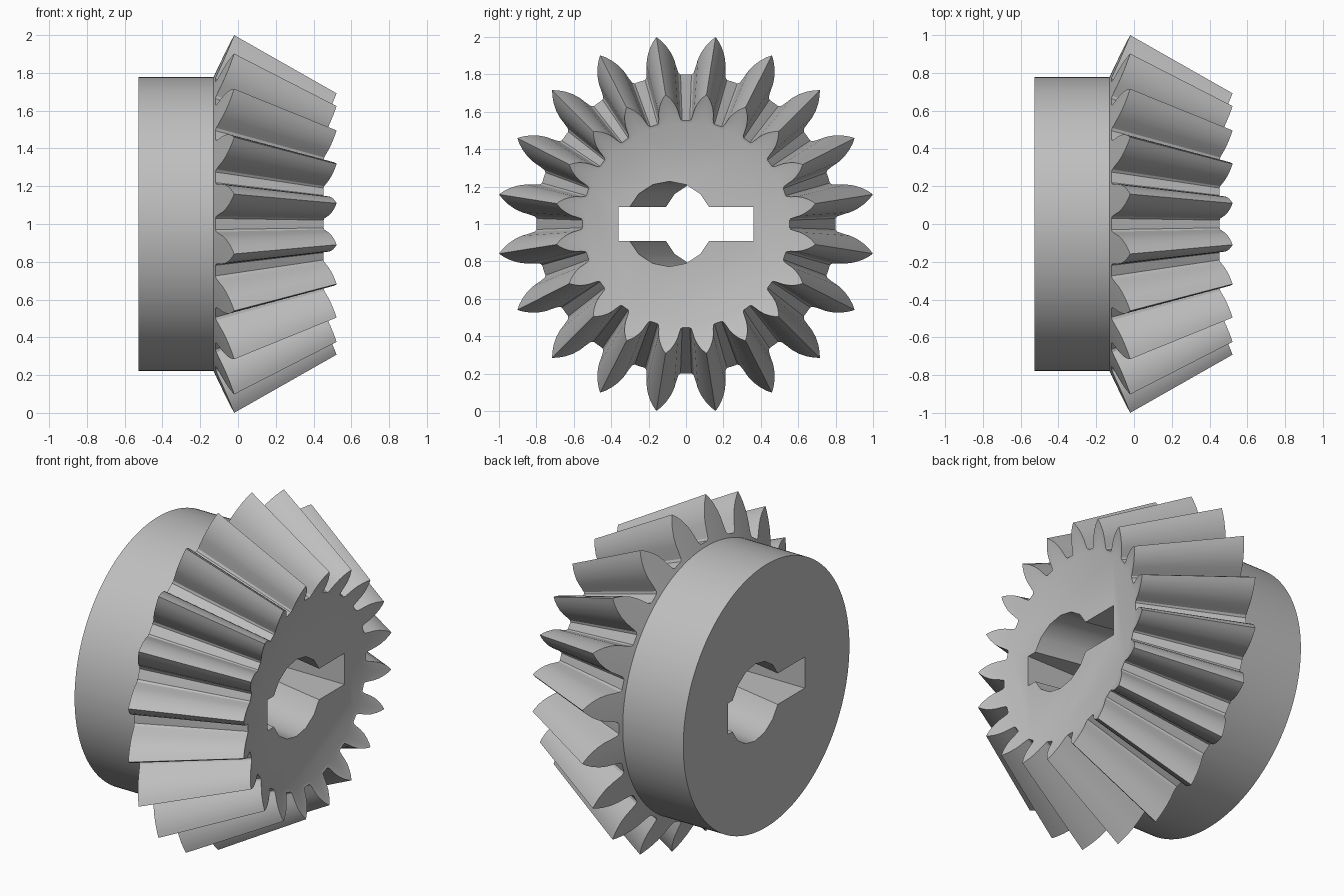
import bpy
import bmesh
from math import sin, cos, radians, pi

TEETH = 20
PITCH = 360 / TEETH
APEX = 1.74          # x of the point where all tooth lines meet
SHRINK = 0.692       # small end of the teeth relative to the large end
HUB_R = 0.778
HUB_BACK = -0.527
AXIS_Z = 1.0

if "Cube" in bpy.data.objects:
    bpy.data.objects.remove(bpy.data.objects["Cube"], do_unlink=True)

steel = bpy.data.materials.new("grey steel")
steel.use_nodes = True
grey = (0.52, 0.52, 0.52, 1)
steel.diffuse_color = grey
steel.node_tree.nodes["Principled BSDF"].inputs["Base Color"].default_value = grey

# Half tooth: radius and angle from the tooth centre, valley to tip
half = [(0.80, PITCH / 2), (0.80, 6.9), (0.81, 6.1), (0.84, 5.5), (0.88, 4.9),
        (0.92, 3.95), (0.96, 2.55), (0.99, 1.2), (1.012, 0)]
tooth = [(r, -a) for r, a in half] + half[-2:0:-1]
outline = [(r, radians(a + PITCH * (k + 0.5))) for k in range(TEETH) for r, a in tooth]


def back_cone(r):
    """x on the cone that carries the large tooth ends."""
    return -0.02 - (1.012 - r) * 0.47


def shrunk(x, r):
    return APEX - (APEX - x) * SHRINK, r * SHRINK


def ring(bm, place):
    """One closed loop of vertices; place(r) gives x and radius."""
    loop = []
    for r, a in outline:
        x, rad = place(r)
        loop.append(bm.verts.new((x, rad * sin(a), AXIS_Z + rad * cos(a))))
    return loop


# Gear body: hub, large tooth ends, small tooth ends, front disc
bm = bmesh.new()
loops = [
    ring(bm, lambda r: (HUB_BACK, HUB_R)),
    ring(bm, lambda r: (back_cone(HUB_R), HUB_R)),
    ring(bm, lambda r: (back_cone(r), r)),
    ring(bm, lambda r: shrunk(back_cone(r), r)),
    ring(bm, lambda r: shrunk(back_cone(HUB_R), HUB_R)),
]
count = len(outline)
for low, high in zip(loops, loops[1:]):
    for i in range(count):
        j = (i + 1) % count
        bm.faces.new((low[i], low[j], high[j], high[i]))
bm.faces.new(loops[0])
bm.faces.new(loops[-1])
bmesh.ops.recalc_face_normals(bm, faces=bm.faces)
mesh = bpy.data.meshes.new("bevel_gear")
bm.to_mesh(mesh)
bm.free()
mesh.materials.append(steel)
gear = bpy.data.objects.new("bevel_gear", mesh)
bpy.context.collection.objects.link(gear)


def cut(cutter):
    """Subtract a helper from the gear and remove the helper."""
    cutter.hide_render = True
    cutter.data.materials.append(steel)
    bpy.ops.object.select_all(action='DESELECT')
    gear.select_set(True)
    bpy.context.view_layer.objects.active = gear
    mod = gear.modifiers.new("cut", 'BOOLEAN')
    mod.operation = 'DIFFERENCE'
    mod.solver = 'EXACT'
    mod.object = cutter
    bpy.ops.object.modifier_apply(modifier=mod.name)
    bpy.data.objects.remove(cutter, do_unlink=True)


# Round shaft bore
bpy.ops.mesh.primitive_cylinder_add(vertices=16, radius=0.228, depth=3,
                                    location=(0, 0, AXIS_Z), rotation=(0, pi / 2, 0))
bore = bpy.context.object
bore.name = "bore_cutter"
bore.rotation_euler = (pi / 16, pi / 2, 0)
cut(bore)

# Double keyway
bpy.ops.mesh.primitive_cube_add(size=1, location=(0, 0, AXIS_Z))
key = bpy.context.object
key.name = "keyway_cutter"
key.scale = (3, 0.72, 0.184)
cut(key)

# Smooth the round surfaces, keep the edges sharp
bpy.ops.object.select_all(action='DESELECT')
gear.select_set(True)
bpy.context.view_layer.objects.active = gear
bpy.ops.object.shade_smooth_by_angle(angle=radians(30))
